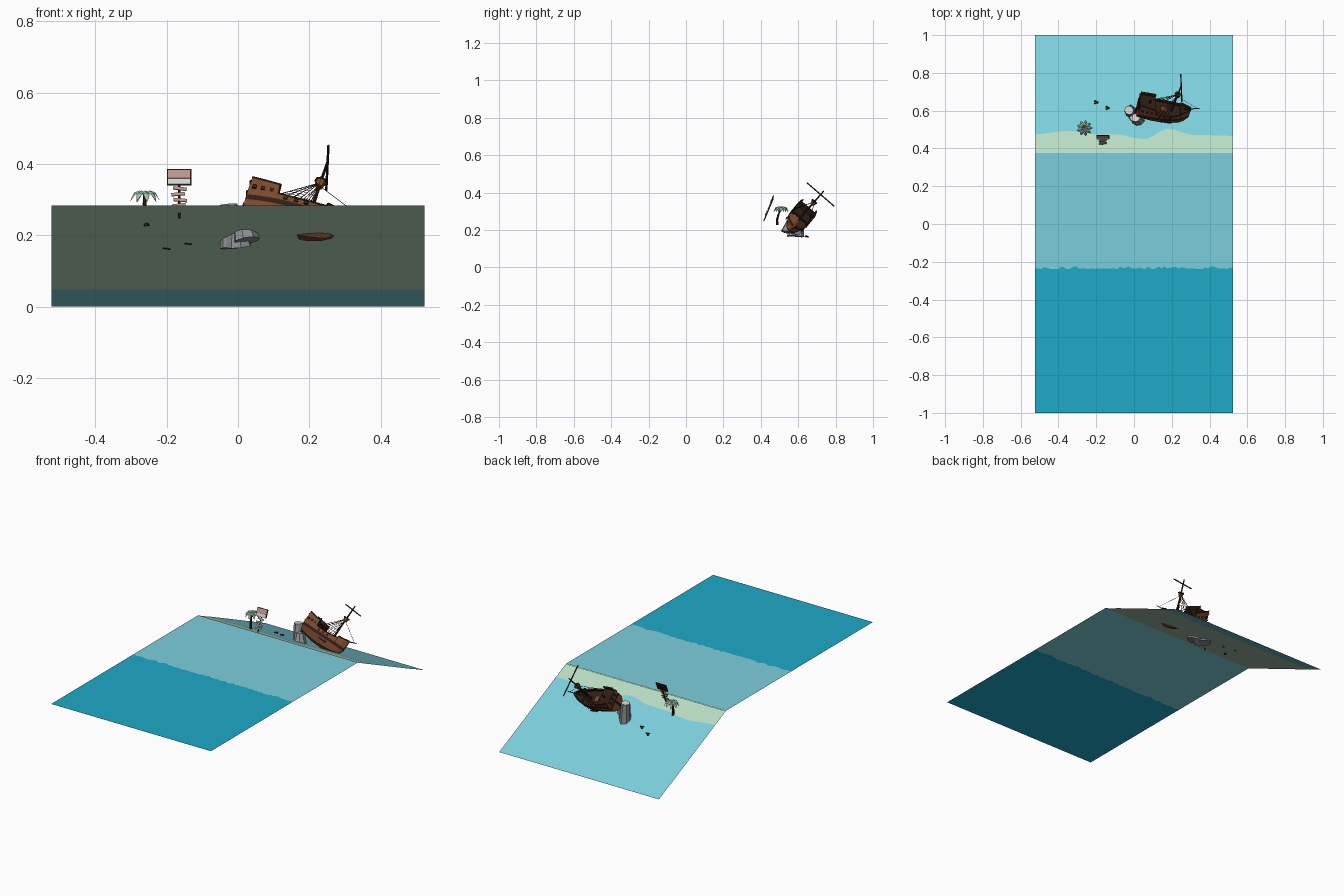
import bpy, bmesh, math, random
from mathutils import Vector, Matrix

if "Cube" in bpy.data.objects:
    bpy.data.objects.remove(bpy.data.objects["Cube"])
random.seed(4)

def mat(name, hexcode):
    lin = [(((hexcode >> s) & 255) / 255) ** 2.2 for s in (16, 8, 0)]
    m = bpy.data.materials.new(name)
    m.diffuse_color = (*lin, 1)
    m.use_nodes = True
    m.node_tree.nodes["Principled BSDF"].inputs["Base Color"].default_value = m.diffuse_color
    return m

DEEP, SHALLOW = mat("deep_water", 0x23A8C6), mat("shallow_water", 0x7ACEDB)
SAND, HULL = mat("sand", 0xB8DCC2), mat("hull_wood", 0x7C4C33)
DARK, LEAF = mat("dark_wood", 0x35241B), mat("palm_leaf", 0x9DBFA8)
ROCK, PALE = mat("rock_grey", 0x8E9094), mat("pale_grey", 0xD2D2D0)
BOARD = mat("sign_wood", 0xB8958C)

def make(name, verts, faces, mats, index=None, mx=Matrix(), fix=True):
    me = bpy.data.meshes.new(name)
    me.from_pydata([mx @ Vector(v) for v in verts], [], faces)
    for m in mats:
        me.materials.append(m)
    if fix:
        bm = bmesh.new()
        bm.from_mesh(me)
        bmesh.ops.recalc_face_normals(bm, faces=bm.faces)
        bm.to_mesh(me)
        bm.free()
    if index:
        for p in me.polygons:
            p.material_index = index(p)
    ob = bpy.data.objects.new(name, me)
    bpy.context.collection.objects.link(ob)
    return ob

def bar(name, a, b, r1, r2, m, mx=Matrix(), n=6, jitter=0, index=None):
    """Tapered n-sided rod from a to b."""
    a, b = Vector(a), Vector(b)
    q = (b - a).to_track_quat('Z', 'Y')
    vs = []
    for c, r in ((a, r1), (b, r2)):
        for i in range(n):
            t = 2 * math.pi * i / n
            k = r * (1 + random.uniform(-jitter, jitter))
            vs.append(c + q @ Vector((math.cos(t) * k, math.sin(t) * k, 0)))
    fs = [(i, (i + 1) % n, n + (i + 1) % n, n + i) for i in range(n)]
    fs += [tuple(range(n))[::-1], tuple(range(n, 2 * n))]
    return make(name, vs, fs, m if isinstance(m, list) else [m], index, mx)

def box(name, c, s, m, mx=Matrix(), tilt=0):
    """Box of full size s at c, turned by tilt about its local y."""
    r = Matrix.Rotation(tilt, 3, 'Y')
    vs = [Vector(c) + r @ Vector((x * s[0] / 2, y * s[1] / 2, z * s[2] / 2))
          for x in (-1, 1) for y in (-1, 1) for z in (-1, 1)]
    fs = [(0, 1, 3, 2), (4, 6, 7, 5), (0, 4, 5, 1), (2, 3, 7, 6), (0, 2, 6, 4), (1, 5, 7, 3)]
    return make(name, vs, fs, [m], None, mx)

# --- bent sheet of water and sand
W, RIDGE, H = 0.523, 0.375, 0.285
def level(y):
    return H if y <= RIDGE else H * (1 - y) / (1 - RIDGE)

def strip(name, lo, hi, m, dz=0, n=72):
    vs, fs = [], []
    for i in range(n + 1):
        x = -W + 2 * W * i / n
        for y in (lo(x), hi(x)):
            vs.append((x, y, level(y) + dz))
    for i in range(n):
        fs.append((2 * i, 2 * i + 2, 2 * i + 3, 2 * i + 1))
    make(name, vs, fs, [m], fix=False)

SHORE = [(-.53, .475), (-.35, .492), (-.2, .475), (-.1, .475), (.05, .45), (.18, .503), (.32, .472), (.53, .467)]
def shore(x):
    for (a, p), (b, q) in zip(SHORE, SHORE[1:]):
        if a <= x <= b:
            return p + (q - p) * (1 - math.cos(math.pi * (x - a) / (b - a))) / 2

surf = {}
def surf_edge(x):
    return surf.setdefault(round(x, 4), -0.235 + random.choice((-.004, 0, 0, .004, .01)))

strip("deep_sea", lambda x: -1, surf_edge, DEEP)
strip("shallow_sea", surf_edge, lambda x: RIDGE, SHALLOW)
strip("sand_beach", lambda x: RIDGE, lambda x: 0.89, SAND, -0.0015)
strip("lagoon", shore, lambda x: 1, SHALLOW)

# --- ship frame: forward, side, up
F = Vector((.28, -.04, -.06)).normalized()
U = Vector((.1, .65, .75))
U = (U - F * U.dot(F)).normalized()
S = U.cross(F)
SHIP = Matrix((F, S, U)).transposed().to_4x4()
SHIP.translation = (0.16, 0.605, 0.26)

# hull loft: station, half width, keel, rail, deck
ST = [(-.14, .048, -.058, .060, .045), (-.10, .054, -.066, .053, .038), (-.055, .057, -.072, .047, .034),
      (-.053, .057, -.072, .014, 0), (0, .056, -.075, .012, 0), (.05, .050, -.072, .014, 0),
      (.085, .040, -.068, .020, .003), (.087, .040, -.068, .030, .016), (.115, .024, -.058, .034, .020),
      (.138, .005, -.03, .04, .028)]
vs, fs = [], []
for f, w, k, g, d in ST:
    t = min(.005, w * .4)
    half = [(w, g), (w * 1.03, -.008), (w * 1.0, -.024), (w * .62, k * .85)]
    ring = half + [(0, k)] + [(-y, z) for y, z in half[::-1]]
    ring += [(-w + t, g), (-w + t, d), (w - t, d), (w - t, g)]
    vs += [(f, y, z) for y, z in ring]
N = 13
for i in range(len(ST) - 1):
    for j in range(N):
        fs.append((i * N + j, i * N + (j + 1) % N, (i + 1) * N + (j + 1) % N, (i + 1) * N + j))
fs += [tuple(range(N)), tuple(range(len(vs) - N, len(vs)))]
def hull_colour(p):
    j = p.index % N
    return 1 if p.index < (len(ST) - 1) * N and j in (1, 6, 9, 10, 11) else 0
make("ship_hull", vs, fs, [HULL, DARK], hull_colour, SHIP)

for s in (-1, 1):
    # rails and wales following the hull
    for (a, b) in zip(ST, ST[1:]):
        bar("rail", (a[0], s * a[1], a[3]), (b[0], s * b[1], b[3]), .0028, .0028, DARK, SHIP, 4)
    for f in (-.125, -.1, -.075):
        box("side_window", (f, s * .0545, .022), (.012, .005, .013), DARK, SHIP)
    for f in (-.03, 0, .03):
        box("gun_port", (f, s * .0565, .001), (.012, .006, .010), DARK, SHIP)
    # broken plank holes
    box("hull_gap", (.02, s * .053, -.036), (.05, .006, .008), DARK, SHIP)
    # shrouds with ratlines
    top = Vector((.038, s * .006, .125))
    feet = [Vector((f, s * .056, .012)) for f in (-.05, -.03, -.01, .01)]
    for p in feet:
        bar("shroud", p, top, .0013, .001, DARK, SHIP, 4)
    for k in range(1, 7):
        bar("ratline", feet[0].lerp(top, k / 8), feet[-1].lerp(top, k / 8), .0009, .0009, DARK, SHIP, 4)

# stern windows, trim and cabin door
for y in (-.026, 0, .026):
    box("stern_window", (-.141, y, .025), (.004, .015, .018), DARK, SHIP)
box("stern_trim", (-.141, 0, .044), (.006, .098, .005), DARK, SHIP)
box("stern_trim_low", (-.141, 0, .006), (.006, .098, .005), DARK, SHIP)
box("rudder", (-.144, 0, -.03), (.012, .005, .06), DARK, SHIP)
box("cabin_door", (-.052, 0, .014), (.003, .018, .026), DARK, SHIP)
box("hatch", (-.005, 0, .003), (.03, .034, .006), HULL, SHIP)

# mast, yard, nest, bowsprit, stay
bar("mast", (.04, 0, -.01), (.04, 0, .215), .006, .0035, DARK, SHIP, 8)
bar("yard", (.045, -.096, .19), (.045, .096, .19), .0035, .0035, DARK, SHIP, 6)
bar("crows_nest", (.04, 0, .115), (.04, 0, .135), .011, .016, HULL, SHIP, 8)
bar("nest_rim", (.04, 0, .134), (.04, 0, .139), .018, .018, DARK, SHIP, 8)
bar("bowsprit", (.10, 0, .025), (.18, 0, .05), .004, .002, DARK, SHIP, 6)
bar("forestay", (.17, 0, .046), (.04, 0, .12), .001, .001, DARK, SHIP, 4)
bar("stump_mast", (-.09, 0, .03), (-.088, 0, .062), .005, .004, DARK, SHIP, 6)

# --- rocks with pale tops
def rock(name, a, b, r1, r2):
    bar(name, a, b, r1, r2, [ROCK, PALE], n=8, jitter=.16,
        index=lambda p: 1 if p.normal.z > .75 else 0)
rock("tall_rock", (-.018, .592, .165), (-.027, .602, .287), .036, .022)
rock("low_rock", (.022, .545, .185), (.010, .562, .252), .038, .024)
rock("small_rock", (.0, .575, .17), (-.006, .565, .235), .036, .02)

# --- palm
path = [(-.256, .488, .226), (-.258, .487, .255), (-.262, .495, .285), (-.262, .508, .314)]
for i, (a, b) in enumerate(zip(path, path[1:])):
    bar("palm_trunk", a, b, .0075 - i * .001, .006 - i * .001, DARK, n=6)
for i in range(9):
    t = 2 * math.pi * i / 9
    d, side = Vector((math.cos(t), math.sin(t), 0)), Vector((-math.sin(t), math.cos(t), 0))
    drop = random.uniform(.8, 1.2)
    vs, fs = [], []
    for r, z, w in ((0, 0, .003), (.015, .012, .008), (.031, .006, .009), (.042, -.018 * drop, .001)):
        c = Vector(path[-1]) + d * r + Vector((0, 0, z))
        vs += [c - side * w - Vector((0, 0, w * .6)), c, c + side * w - Vector((0, 0, w * .6))]
    for k in range(3):
        for j in range(2):
            fs.append((3 * k + j, 3 * k + 3 + j, 3 * k + 4 + j, 3 * k + 1 + j))
    make("palm_frond", vs, fs, [LEAF], fix=False)

# --- signpost, leaning back
D = Vector((0, .052, .122)).normalized()
X = Vector((1, 0, 0))
SIGN = Matrix((X, D.cross(X), D)).transposed().to_4x4()
SIGN.translation = (-.165, .418, .253)
bar("sign_post", (0, 0, -.005), (0, 0, .125), .0035, .003, DARK, SIGN, 6)
box("sign_frame", (0, -.004, .118), (.068, .005, .048), DARK, SIGN)
box("sign_panel_top", (0, -.007, .126), (.062, .003, .025), BOARD, SIGN)
box("sign_panel_bottom", (0, -.007, .104), (.062, .003, .017), PALE, SIGN)
for z, x, t in ((.083, .002, .12), (.066, -.003, -.1), (.048, .003, .1), (.032, -.001, -.12)):
    box("sign_plank", (x, -.005, z), (.038, .004, .009), BOARD, SIGN, t)

# --- driftwood on the water
for x, y, w in ((-.2, .64, .022), (-.14, .61, .02)):
    for k, t in ((0, .3), (1, -.5)):
        mx = Matrix.Translation((x, y + k * .008, level(y) + .001)) @ Matrix.Rotation(-.43, 4, 'X') @ Matrix.Rotation(t, 4, 'Z')
        box("driftwood", (0, 0, 0), (w, .006, .008), DARK, mx)
